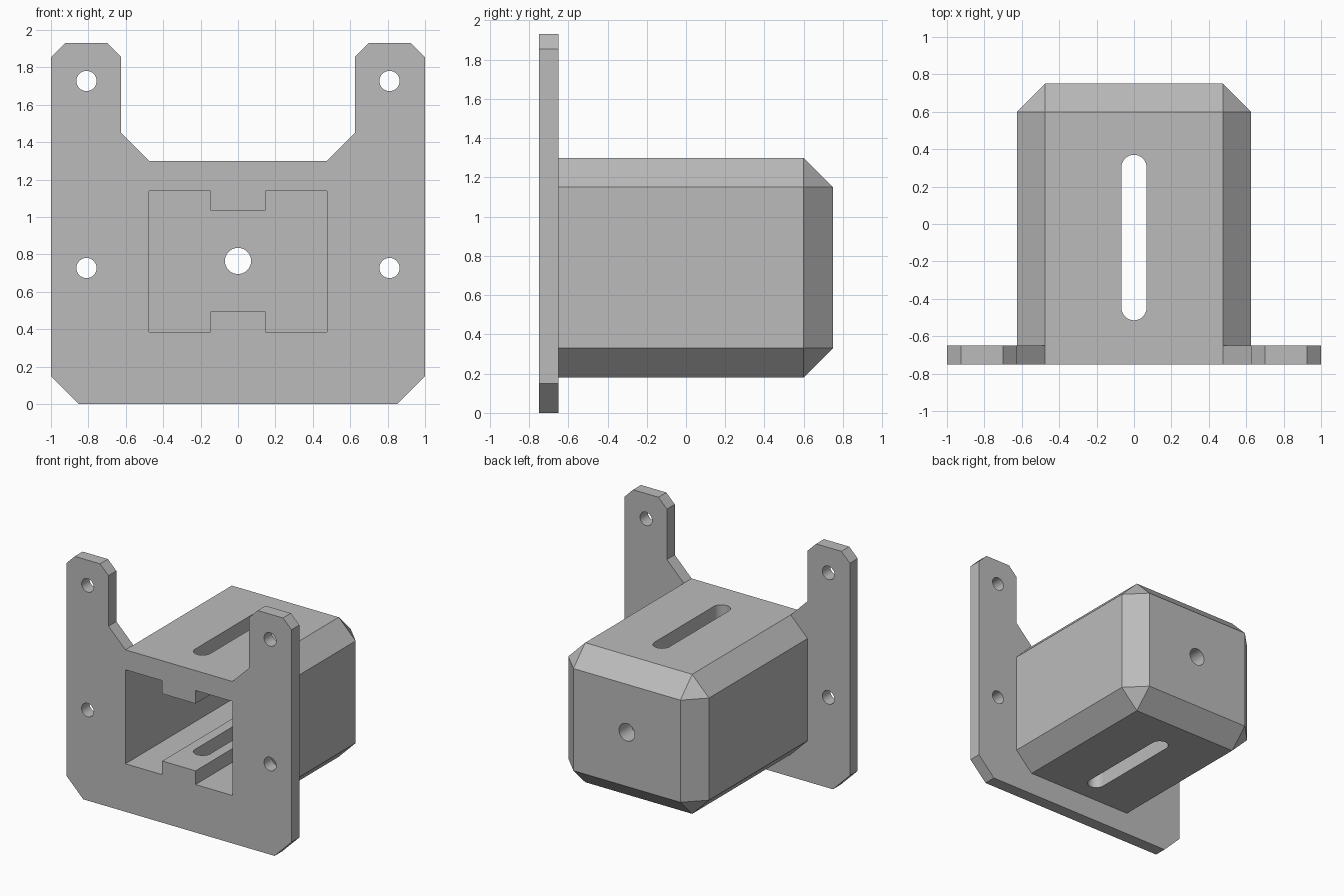
import bpy, bmesh, math
from mathutils import Vector

if "Cube" in bpy.data.objects:
    bpy.data.objects.remove(bpy.data.objects["Cube"])

grey = bpy.data.materials.new("mid grey")
grey.diffuse_color = (0.5, 0.5, 0.5, 1)
grey.use_nodes = True
grey.node_tree.nodes["Principled BSDF"].inputs["Base Color"].default_value = grey.diffuse_color


def make_object(name, bm):
    bmesh.ops.recalc_face_normals(bm, faces=bm.faces[:])
    mesh = bpy.data.meshes.new(name)
    bm.to_mesh(mesh)
    bm.free()
    mesh.materials.append(grey)
    ob = bpy.data.objects.new(name, mesh)
    bpy.context.collection.objects.link(ob)
    return ob


def prism(name, pts, axis, a, b):
    """Extrude a 2D profile along y (points are x, z) or z (points are x, y)."""
    bm = bmesh.new()
    place = (lambda p, h: (p[0], h, p[1])) if axis == 'Y' else (lambda p, h: (p[0], p[1], h))
    face = bm.faces.new([bm.verts.new(place(p, a)) for p in pts])
    ext = bmesh.ops.extrude_face_region(bm, geom=[face])
    move = Vector(place((0, 0), b - a))
    bmesh.ops.translate(bm, vec=move, verts=[v for v in ext['geom'] if isinstance(v, bmesh.types.BMVert)])
    return make_object(name, bm)


def arc(cx, cy, r, start, end, n):
    return [(cx + r * math.cos(start + (end - start) * i / n),
             cy + r * math.sin(start + (end - start) * i / n)) for i in range(n + 1)]


def mirrored(half):
    return half + [(-x, z) for x, z in reversed(half)]


def combine(ob, other, operation):
    """Apply an exact boolean and discard the helper."""
    mod = ob.modifiers.new(operation, 'BOOLEAN')
    mod.operation = operation
    mod.solver = 'EXACT'
    mod.object = other
    other.hide_render = True
    bpy.context.view_layer.update()
    dg = bpy.context.evaluated_depsgraph_get()
    mesh = bpy.data.meshes.new_from_object(ob.evaluated_get(dg))
    ob.modifiers.clear()
    ob.data = mesh
    bpy.data.objects.remove(other)


# Mounting plate with two upright ears
bracket = prism("mounting_bracket", mirrored([
    (0.85, 0), (1, 0.15), (1, 1.855), (0.925, 1.93), (0.70, 1.93),
    (0.625, 1.855), (0.625, 1.45), (0.475, 1.30)]), 'Y', -0.75, -0.65)

# Chamfered housing: hull of octagonal front and bevelled rear corners
X, Z0, Z1, Y0, Y1, C = 0.625, 0.18, 1.30, -0.65, 0.75, 0.15
bm = bmesh.new()
for s in (-1, 1):
    for z, d in ((Z0, 1), (Z1, -1)):
        for co in ((s * (X - C), Y0, z), (s * X, Y0, z + d * C),
                   (s * (X - C), Y1 - C, z), (s * X, Y1 - C, z + d * C),
                   (s * (X - C), Y1, z + d * C)):
            bm.verts.new(co)
bmesh.ops.convex_hull(bm, input=bm.verts[:])
bmesh.ops.dissolve_limit(bm, angle_limit=0.01, verts=bm.verts[:], edges=bm.edges[:])
combine(bracket, make_object("housing", bm), 'UNION')

# Cavity with a guide rail on floor and ceiling
combine(bracket, prism("cavity_cutter", mirrored([
    (0.148, 0.495), (0.148, 0.385), (0.475, 0.385), (0.475, 1.14),
    (0.148, 1.14), (0.148, 1.035)]), 'Y', -0.9, 0.6), 'DIFFERENCE')

# Long slot through both rails
combine(bracket, prism("slot_cutter",
                       arc(0, 0.303, 0.067, 0, math.pi, 16) +
                       arc(0, -0.448, 0.067, math.pi, 2 * math.pi, 16),
                       'Z', -0.2, 1.6), 'DIFFERENCE')

# Rear hole and four screw holes
holes = [(0, 0.765, 0.07, 0.5, 0.9)]
holes += [(s * 0.81, z, 0.054, -0.9, -0.5) for s in (-1, 1) for z in (0.727, 1.727)]
for x, z, r, a, b in holes:
    circle = arc(x, z, r, 0, 2 * math.pi, 32)[:-1]
    combine(bracket, prism("hole_cutter", circle, 'Y', a, b), 'DIFFERENCE')

# Smooth the round hole walls only, keep every edge crisp
bpy.context.view_layer.objects.active = bracket
bracket.select_set(True)
bpy.ops.object.shade_smooth_by_angle(angle=math.radians(20))
